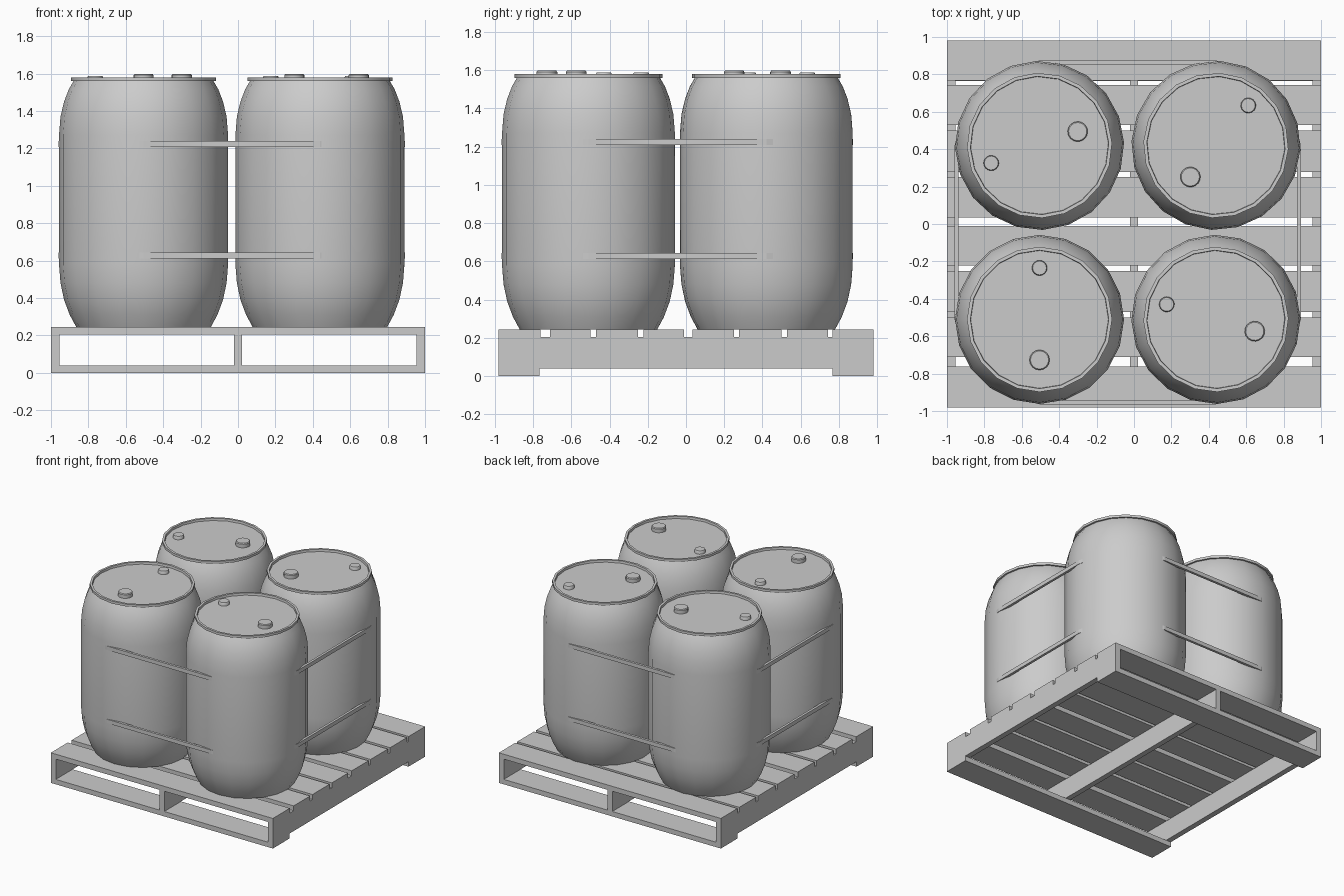
import bpy, bmesh, math
from mathutils import Vector

cube = bpy.data.objects.get("Cube")
if cube:
    bpy.data.objects.remove(cube, do_unlink=True)

grey = bpy.data.materials.new("plain grey")
grey.use_nodes = True
GREY = (0.6, 0.6, 0.6, 1)
grey.diffuse_color = GREY
grey.node_tree.nodes["Principled BSDF"].inputs["Base Color"].default_value = GREY


def finish(bm, name, smooth=None):
    """Turn a bmesh into a named object, optionally smooth shaded."""
    bmesh.ops.recalc_face_normals(bm, faces=bm.faces)
    mesh = bpy.data.meshes.new(name)
    bm.to_mesh(mesh)
    bm.free()
    mesh.materials.append(grey)
    ob = bpy.data.objects.new(name, mesh)
    bpy.context.collection.objects.link(ob)
    if smooth:
        bpy.ops.object.select_all(action='DESELECT')
        ob.select_set(True)
        bpy.context.view_layer.objects.active = ob
        bpy.ops.object.shade_smooth_by_angle(angle=math.radians(smooth))
    return ob


def box(name, x, y, z):
    bm = bmesh.new()
    bmesh.ops.create_cube(bm, size=1)
    for v in bm.verts:
        v.co = [lo + (c + 0.5) * (hi - lo) for c, (lo, hi) in zip(v.co, (x, y, z))]
    return finish(bm, name)


def lathe(name, profile, centre, turn, sides, smooth):
    """Revolve (radius, height) points and cap both ends."""
    bm = bmesh.new()
    rings = []
    for r, z in profile:
        angles = [turn + math.tau * i / sides for i in range(sides)]
        rings.append([bm.verts.new((centre[0] + r * math.cos(a),
                                    centre[1] + r * math.sin(a), z)) for a in angles])
    for a, b in zip(rings, rings[1:]):
        for i in range(sides):
            j = (i + 1) % sides
            bm.faces.new((a[i], a[j], b[j], b[i]))
    bm.faces.new(rings[0])
    bm.faces.new(rings[-1])
    return finish(bm, name, smooth)


# Pallet: deck boards, stringers and two bottom boards
DECK = 0.245
boards = [(-0.98, -0.762), (-0.712, -0.5), (-0.47, -0.25), (-0.222, -0.01),
          (0.035, 0.25), (0.277, 0.5), (0.528, 0.743), (0.767, 0.98)]
for i, y in enumerate(boards):
    box(f"deck_board_{i + 1}", (-1, 1), y, (0.205, DECK))
for side, x in (("right", (-1, -0.955)), ("middle", (-0.022, 0.022)), ("left", (0.955, 1))):
    box(f"stringer_{side}", x, (-0.98, 0.98), (0.04, 0.205))
box("bottom_board_front", (-1, 1), (-0.98, -0.765), (0, 0.04))
box("bottom_board_back", (-1, 1), (0.765, 0.98), (0, 0.04))

# Drums: rounded body with a lipped rim, sunken lid and two bungs
XS, YS, R = (-0.505, 0.438), (-0.51, 0.42), 0.452
body = [(0.36, DECK), (0.395, 0.31), (0.425, 0.39), (0.444, 0.48), (R, 0.58),
        (R, 1.27), (0.444, 1.37), (0.425, 1.45), (0.4, 1.515), (0.374, 1.56),
        (0.388, 1.56), (0.388, 1.58), (0.37, 1.58), (0.368, 1.562)]
turns = {(0, 1): 20, (1, 1): -129, (0, 0): -90, (1, 0): -17}
for (i, j), degrees in turns.items():
    centre = Vector((XS[i], YS[j]))
    place = ("back" if j else "front") + ("_left" if i else "_right")
    turn = math.radians(degrees)
    aim = Vector((math.cos(turn), math.sin(turn)))
    lathe(f"drum_{place}", body, centre, turn, 20, 40)
    for size, dist, r, top in (("large", 0.217, 0.054, 1.597), ("small", -0.275, 0.041, 1.588)):
        cap = [(r, 1.55), (r, top - 0.006), (r * 0.9, top)]
        lathe(f"{size}_bung_{place}", cap, centre + aim * dist, turn, 16, 35)


# Straps: closed bands round all four drums, sunk slightly at the corners
def strap(name, z0, z1):
    corners = [(1, 1), (0, 1), (0, 0), (1, 0)]
    loops = []
    for z, inset in ((z0, 0), (z1, 0), (z1, 0.02), (z0, 0.02)):
        loop = []
        for q, (i, j) in enumerate(corners):
            for k in range(7):
                a = math.radians(90 * q + 15 * k)
                r = (R + 0.002 if k in (0, 6) else R - 0.012) - inset
                loop.append((XS[i] + r * math.cos(a), YS[j] + r * math.sin(a), z))
        loops.append(loop)
    bm = bmesh.new()
    loops = [[bm.verts.new(p) for p in loop] for loop in loops]
    count = len(loops[0])
    for n in range(4):
        a, b = loops[n], loops[(n + 1) % 4]
        for i in range(count):
            j = (i + 1) % count
            bm.faces.new((a[i], a[j], b[j], b[i]))
    finish(bm, name)


strap("lower_strap", 0.612, 0.644)
strap("upper_strap", 1.208, 1.24)
